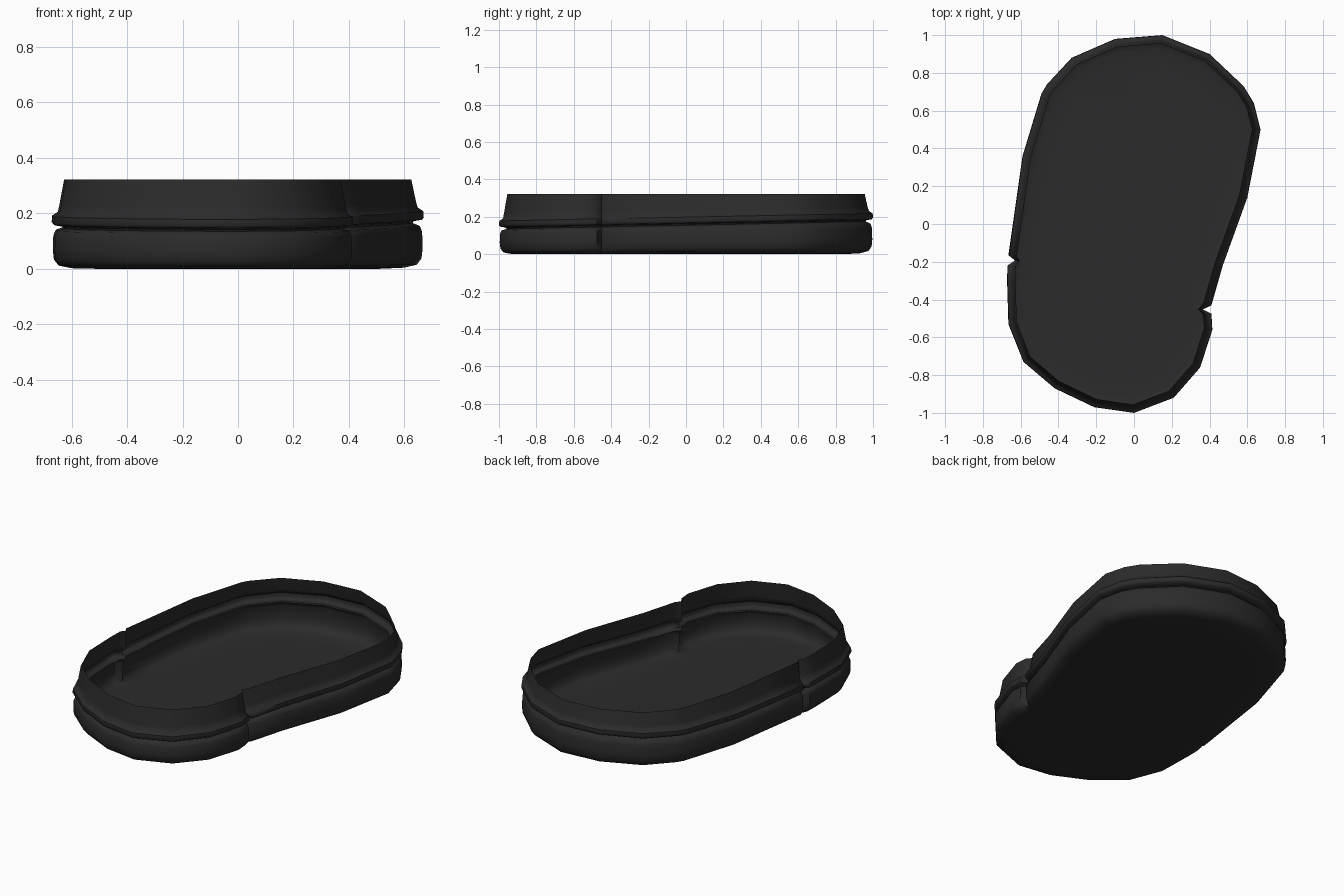
import bpy
import bmesh
from math import radians
from mathutils import Vector

cube = bpy.data.objects.get("Cube")
if cube:
    bpy.data.objects.remove(cube, do_unlink=True)

rubber = bpy.data.materials.new("black_rubber")
rubber.use_nodes = True
colour = (0.024, 0.024, 0.024, 1)
rubber.diffuse_color = colour
rubber.node_tree.nodes["Principled BSDF"].inputs["Base Color"].default_value = colour

# Plan outline, counter-clockwise; the third value is the seam notch depth
outline = [
    (0, -1, 0), (.21, -.92, 0), (.35, -.76, 0), (.415, -.56, 0),
    (.41, -.475, 0), (.4, -.452, .035), (.41, -.43, 0), (.47, -.22, 0),
    (.6, .14, 0), (.67, .5, 0), (.635, .64, 0), (.58, .73, 0), (.4, .9, 0),
    (.15, 1, 0), (-.1, .98, 0), (-.33, .88, 0), (-.46, .74, 0),
    (-.49, .69, 0), (-.59, .36, 0), (-.63, .08, 0), (-.665, -.165, 0),
    (-.665, -.19, .035), (-.67, -.22, 0), (-.672, -.3, 0), (-.665, -.53, 0),
    (-.585, -.73, 0), (-.42, -.87, 0), (-.21, -.97, 0),
]

# Wall section from floor to rim: inset, height, rise toward the back, notch share
section = [
    (.16, 0, 0, 0), (.07, .003, .002, 0), (.025, .013, .004, .3),
    (.008, .035, .006, .8), (.004, .07, .008, 1), (.006, .125, .015, 1),
    (.014, .145, .018, 1), (.04, .155, .02, .6), (.036, .162, .02, .6),
    (.006, .167, .02, 1), (0, .176, .02, 1), (.002, .198, .02, 1),
    (.022, .211, .02, 1), (.028, .235, .012, .8), (.045, .322, 0, .4),
]


def inward(i):
    """Inward direction of the outline at a point, averaged over neighbours."""
    a = Vector(outline[i - 1][:2])
    b = Vector(outline[(i + 1) % len(outline)][:2])
    t = (b - a).normalized()
    return Vector((-t.y, t.x))


# Tray: one open sheet swept round the outline, closed by the floor
bm = bmesh.new()
normals = [inward(i) for i in range(len(outline))]
rings = []
for inset, height, rise, share in section:
    ring = []
    for (x, y, notch), n in zip(outline, normals):
        p = Vector((x, y)) + n * (inset + notch * share)
        ring.append(bm.verts.new((p.x, p.y, max(0, height + rise * y))))
    rings.append(ring)

bm.faces.new(list(reversed(rings[0])))
count = len(outline)
for low, high in zip(rings, rings[1:]):
    for i in range(count):
        j = (i + 1) % count
        bm.faces.new((low[i], low[j], high[j], high[i]))

mesh = bpy.data.meshes.new("tray_shell")
bm.to_mesh(mesh)
bm.free()
mesh.materials.append(rubber)
tray = bpy.data.objects.new("tray_shell", mesh)
bpy.context.collection.objects.link(tray)

# Smooth walls with crisp seam and ridge edges
bpy.ops.object.select_all(action="DESELECT")
tray.select_set(True)
bpy.context.view_layer.objects.active = tray
bpy.ops.object.shade_smooth_by_angle(angle=radians(50))
